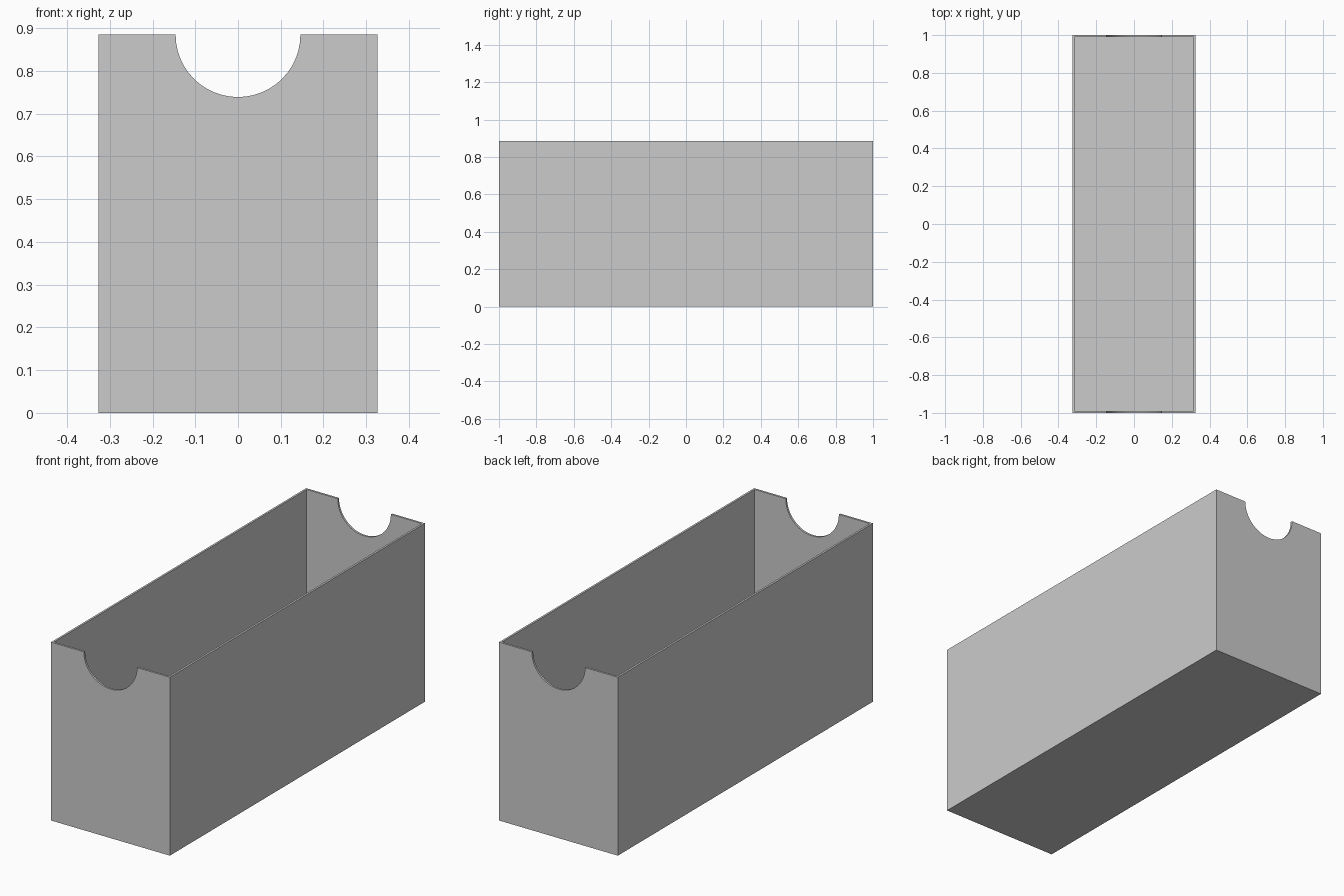
import bpy, bmesh, math
from mathutils import Matrix

WIDTH, LENGTH, HEIGHT = 0.652, 2.0, 0.885
WALL = 0.01
NOTCH_RADIUS = 0.146

default = bpy.data.objects.get("Cube")
if default:
    bpy.data.objects.remove(default, do_unlink=True)

grey = bpy.data.materials.new("light_grey")
grey.use_nodes = True
colour = (0.6, 0.6, 0.6, 1.0)
grey.diffuse_color = colour
grey.node_tree.nodes["Principled BSDF"].inputs["Base Color"].default_value = colour


def add_object(name, bm):
    mesh = bpy.data.meshes.new(name)
    bm.to_mesh(mesh)
    bm.free()
    mesh.materials.append(grey)
    obj = bpy.data.objects.new(name, mesh)
    bpy.context.collection.objects.link(obj)
    return obj


# Open bin: a box whose top is inset to a rim and pushed down to the floor
bm = bmesh.new()
bmesh.ops.create_cube(bm, size=1)
bmesh.ops.scale(bm, vec=(WIDTH, LENGTH, HEIGHT), verts=bm.verts)
bmesh.ops.translate(bm, vec=(0, 0, HEIGHT / 2), verts=bm.verts)
top = max(bm.faces, key=lambda f: f.calc_center_median().z)
bmesh.ops.inset_region(bm, faces=[top], thickness=WALL, use_even_offset=True)
cavity = bmesh.ops.extrude_discrete_faces(bm, faces=[top])["faces"][0]
bmesh.ops.translate(bm, vec=(0, 0, WALL - HEIGHT), verts=cavity.verts)
bmesh.ops.recalc_face_normals(bm, faces=bm.faces)
storage_bin = add_object("storage_bin", bm)

# Round cutter running lengthwise, for the hand notch in both end walls
bm = bmesh.new()
bmesh.ops.create_cone(
    bm, cap_ends=True, segments=48, radius1=NOTCH_RADIUS, radius2=NOTCH_RADIUS,
    depth=LENGTH * 1.2,
    matrix=Matrix.Translation((0, 0, HEIGHT)) @ Matrix.Rotation(math.pi / 2, 4, "X"))
cutter = add_object("notch_cutter", bm)
cutter.hide_render = True

notch = storage_bin.modifiers.new("hand_notches", "BOOLEAN")
notch.operation = "DIFFERENCE"
notch.solver = "EXACT"
notch.object = cutter

# Apply the cut and drop the cutter
bpy.ops.object.select_all(action="DESELECT")
storage_bin.select_set(True)
bpy.context.view_layer.objects.active = storage_bin
bpy.ops.object.modifier_apply(modifier=notch.name)
bpy.data.objects.remove(cutter, do_unlink=True)
bpy.ops.object.shade_smooth_by_angle(angle=math.radians(30))
